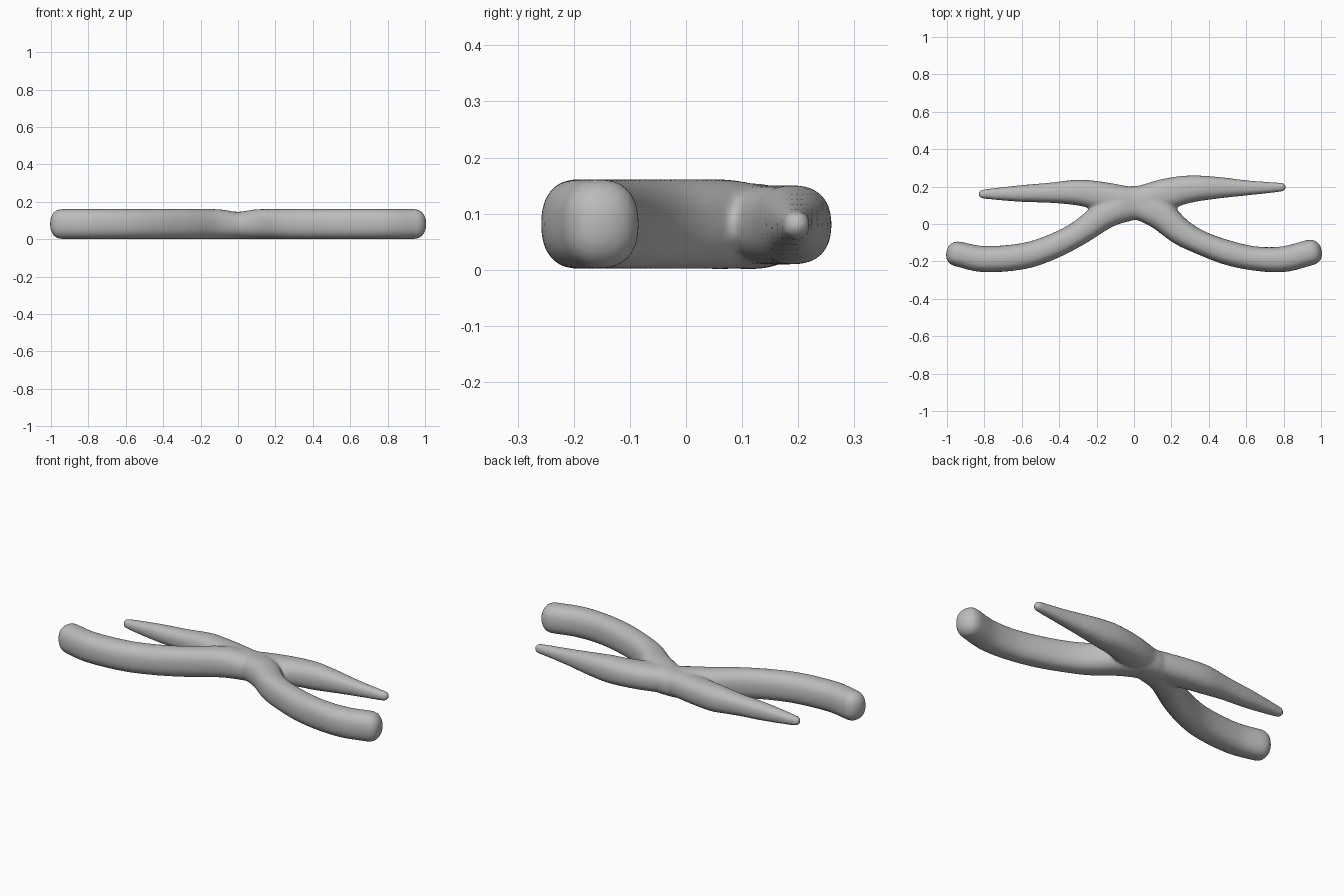
import bpy, bmesh, math
from mathutils import Vector

cube = bpy.data.objects.get("Cube")
if cube:
    bpy.data.objects.remove(cube, do_unlink=True)

SIDES = 24


def thick_section(x, width):
    """Centre height and half height of a front arm, with a dip at the waist."""
    dip = 0.0075 * math.exp(-(x / 0.07) ** 2)
    return 0.0815 - dip, 0.0805 - dip


def slender_section(x, width):
    """Centre height and half height of a back arm, nearly round."""
    return 0.08, min(width * 1.05, 0.071)


def spline(points, steps=6):
    """Smooth path through the control points."""
    p = [Vector(q) for q in points]
    p = [2 * p[0] - p[1]] + p + [2 * p[-1] - p[-2]]
    out = []
    for i in range(1, len(p) - 2):
        a, b, c, d = p[i - 1:i + 3]
        for s in range(steps):
            t = s / steps
            out.append(0.5 * (2 * b + (c - a) * t + (2 * a - 5 * b + 4 * c - d) * t * t
                              + (3 * b - a - 3 * c + d) * t ** 3))
    return out + [p[-2]]


def soft(v):
    """Push a circle towards a rounded square."""
    return math.copysign(abs(v) ** 0.85, v)


def add_arm(bm, section, points):
    """Tapered tube with rounded ends; points are x, y, half width."""
    path = spline(points)
    rings = []

    def ring(q, along, offset=0.0, scale=1.0):
        x, y, width = q
        z, height = section(x, width)
        centre = Vector((x, y, z)) + along * offset
        side = Vector((-along.y, along.x, 0))
        corners = []
        for k in range(SIDES):
            a = 2 * math.pi * k / SIDES
            up = Vector((0, 0, height * soft(math.sin(a))))
            corners.append(bm.verts.new(centre + (side * width * soft(math.cos(a)) + up) * scale))
        rings.append(corners)

    last = len(path) - 1
    for i, q in enumerate(path):
        step = path[min(i + 1, last)] - path[max(i - 1, 0)]
        along = Vector((step.x, step.y, 0)).normalized()
        # End rings sweep from -83 to 0 degrees or from 0 to 83 degrees
        angles = range(-84, 1, 12) if i == 0 else range(0, 85, 12) if i == last else [0]
        for degrees in angles:
            a = math.radians(degrees)
            ring(q, along, 0.9 * q.z * math.sin(a), soft(math.cos(a)))
    for r0, r1 in zip(rings, rings[1:]):
        for k in range(SIDES):
            n = (k + 1) % SIDES
            bm.faces.new((r0[k], r0[n], r1[n], r1[k]))
    bm.faces.new(rings[0][::-1])
    bm.faces.new(rings[-1])


bm = bmesh.new()
# Thick front arm, right side
add_arm(bm, thick_section, [
    (0.06, 0.12, .080), (0.0, 0.112, .089), (-0.14, 0.058, .077), (-0.30, -0.052, .066),
    (-0.45, -0.127, .067), (-0.60, -0.173, .070), (-0.80, -0.188, .070), (-0.944, -0.160, .067)])
# Thick front arm, left side
add_arm(bm, thick_section, [
    (-0.04, 0.12, .080), (0.03, 0.112, .089), (0.14, 0.050, .081), (0.25, -0.042, .071),
    (0.36, -0.101, .064), (0.50, -0.153, .066), (0.65, -0.185, .065), (0.80, -0.188, .069),
    (0.943, -0.152, .069)])
# Slender back arm, right side
add_arm(bm, slender_section, [
    (-0.05, 0.123, .081), (-0.18, 0.150, .077), (-0.30, 0.168, .069), (-0.45, 0.167, .054),
    (-0.60, 0.163, .045), (-0.73, 0.161, .033), (-0.81, 0.160, .024)])
# Slender back arm, left side
add_arm(bm, slender_section, [
    (0.05, 0.125, .083), (0.17, 0.160, .083), (0.30, 0.187, .073), (0.45, 0.194, .058),
    (0.60, 0.193, .041), (0.73, 0.195, .029), (0.79, 0.197, .024)])
bmesh.ops.recalc_face_normals(bm, faces=bm.faces)
mesh = bpy.data.meshes.new("crossed_arms")
bm.to_mesh(mesh)
bm.free()
body = bpy.data.objects.new("crossed_arms", mesh)
bpy.context.collection.objects.link(body)

# Plain grey skin
grey = bpy.data.materials.new("plain_grey")
grey.use_nodes = True
colour = (0.5, 0.5, 0.5, 1)
grey.diffuse_color = colour
grey.node_tree.nodes["Principled BSDF"].inputs["Base Color"].default_value = colour
mesh.materials.append(grey)

# Fuse the arms into one skin and soften the joints
fuse = body.modifiers.new("fuse", 'REMESH')
fuse.mode = 'VOXEL'
fuse.voxel_size = 0.009
fuse.use_smooth_shade = True
soften = body.modifiers.new("soften", 'SMOOTH')
soften.factor = 0.5
soften.iterations = 8
